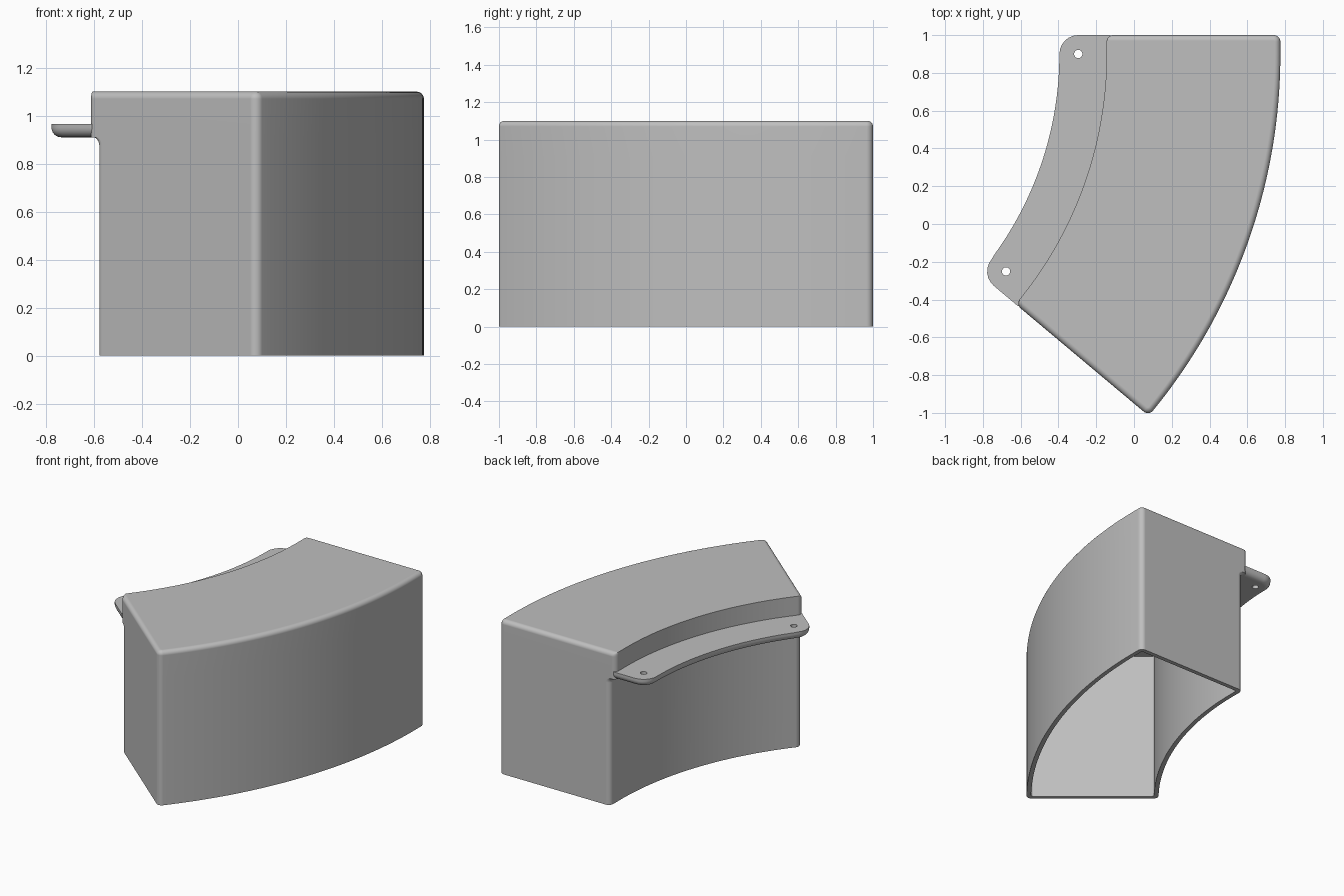
import bpy, bmesh
from math import sin, cos, pi, radians
from mathutils import Vector

if "Cube" in bpy.data.objects:
    bpy.data.objects.remove(bpy.data.objects["Cube"], do_unlink=True)

# Plan layout: a 40 degree bend with a short straight run at the back
CENTRE = Vector((-2.205, 0.9))
BACK_Y = 1.0
SWEEP = radians(40)
R_OUT, R_TOP, R_LOW = 2.98, 2.06, 2.105   # outer wall, inner wall above and below the ledge
HEIGHT, WALL, CORNER, FILLET = 1.1, 0.03, 0.035, 0.03
FLANGE_R, FLANGE_CORNER = 1.81, 0.1
FLANGE_LOW, FLANGE_TOP = 0.91, 0.965
STEPS, ARC_STEPS = 6, 40

grey = bpy.data.materials.new("plain grey")
grey.use_nodes = True
grey.diffuse_color = (0.52, 0.52, 0.52, 1)
grey.node_tree.nodes["Principled BSDF"].inputs["Base Color"].default_value = (0.52, 0.52, 0.52, 1)


def back_point(r, d):
    """Point at radius r, distance d in from the back end."""
    return Vector((CENTRE.x + r, BACK_Y - d))


def front_point(r, d):
    """Point at radius r, distance d in from the angled front end."""
    return CENTRE + r * Vector((cos(SWEEP), -sin(SWEEP))) + d * Vector((sin(SWEEP), cos(SWEEP)))


def ring(z, r_in, r_out, end=0.0, c_in=CORNER, c_out=CORNER):
    """Rounded outline of the bend at height z, its ends pulled in by end."""
    def corner(place, r, c, side):
        pts = []
        for i in range(STEPS + 1):
            a = i / STEPS * pi / 2
            pts.append(place(r + side * c * (1 - sin(a)), end + c * (1 - cos(a))))
        return pts

    def arc(r, c):
        stop = SWEEP - (end + c) / r
        return [CENTRE + r * Vector((cos(stop * i / ARC_STEPS), -sin(stop * i / ARC_STEPS)))
                for i in range(ARC_STEPS)]

    pts = corner(back_point, r_in, c_in, 1) + arc(r_in, c_in)
    pts += corner(front_point, r_in, c_in, 1)[::-1]
    pts += corner(front_point, r_out, c_out, -1)
    pts += arc(r_out, c_out)[::-1]
    pts += corner(back_point, r_out, c_out, -1)[::-1]
    return [(p.x, p.y, z) for p in pts]


def skin(name, rings):
    """Closed solid through a stack of matching outlines."""
    bm = bmesh.new()
    loops = [[bm.verts.new(p) for p in pts] for pts in rings]
    for a, b in zip(loops, loops[1:]):
        for i in range(len(a)):
            j = (i + 1) % len(a)
            bm.faces.new((a[i], a[j], b[j], b[i]))
    bm.faces.new(loops[0][::-1])
    bm.faces.new(loops[-1])
    bmesh.ops.remove_doubles(bm, verts=bm.verts[:], dist=0.0001)
    bmesh.ops.recalc_face_normals(bm, faces=bm.faces[:])
    mesh = bpy.data.meshes.new(name)
    bm.to_mesh(mesh)
    bm.free()
    mesh.materials.append(grey)
    obj = bpy.data.objects.new(name, mesh)
    bpy.context.collection.objects.link(obj)
    return obj


def activate(obj):
    bpy.ops.object.select_all(action='DESELECT')
    obj.select_set(True)
    bpy.context.view_layer.objects.active = obj


def smooth(obj):
    activate(obj)
    bpy.ops.object.shade_smooth_by_angle(angle=radians(35))
    mod = obj.modifiers.new("even_normals", 'WEIGHTED_NORMAL')
    mod.keep_sharp = True


# Hollow cover: cavity, open bottom rim, lower wall, ledge fillet, top fillet
quarter = [i / STEPS * pi / 2 for i in range(STEPS + 1)]
rings = [ring(z, R_LOW + WALL, R_OUT - WALL, WALL, 0.015, 0.015) for z in (HEIGHT - WALL, 0)]
rings.append(ring(0, R_LOW, R_OUT))
for a in quarter:
    rings.append(ring(FLANGE_LOW - CORNER * (1 - sin(a)), R_LOW - CORNER * (1 - cos(a)), R_OUT))
rings.append(ring(FLANGE_LOW, R_TOP, R_OUT))
for a in quarter:
    inset = FILLET * (1 - cos(a))
    rings.append(ring(HEIGHT - FILLET * (1 - sin(a)), R_TOP, R_OUT - inset, inset,
                      CORNER - inset, CORNER - inset))
cover = skin("cover_shell", rings)
smooth(cover)

# Mounting flange along the inner curve, rounded underneath
rings = []
for a in quarter:
    inset = 0.04 * (1 - sin(a))
    rings.append(ring(FLANGE_LOW + 0.04 * (1 - cos(a)), FLANGE_R + inset, R_TOP + 0.02, inset,
                      FLANGE_CORNER - inset, 0.005))
rings.append(ring(FLANGE_TOP, FLANGE_R, R_TOP + 0.02, 0, FLANGE_CORNER, 0.005))
flange = skin("mounting_flange", rings)

# Screw holes at both flange ends
for place in (back_point, front_point):
    p = place(FLANGE_R + FLANGE_CORNER, FLANGE_CORNER)
    bpy.ops.mesh.primitive_cylinder_add(vertices=24, radius=0.022, depth=0.3,
                                        location=(p.x, p.y, FLANGE_LOW))
    cutter = bpy.context.object
    cutter.name = "hole_cutter"
    cutter.hide_render = True
    cutter.data.materials.append(grey)
    mod = flange.modifiers.new("screw_hole", 'BOOLEAN')
    mod.operation = 'DIFFERENCE'
    mod.solver = 'EXACT'
    mod.object = cutter
    activate(flange)
    bpy.ops.object.modifier_apply(modifier=mod.name)
    bpy.data.objects.remove(cutter, do_unlink=True)
smooth(flange)
